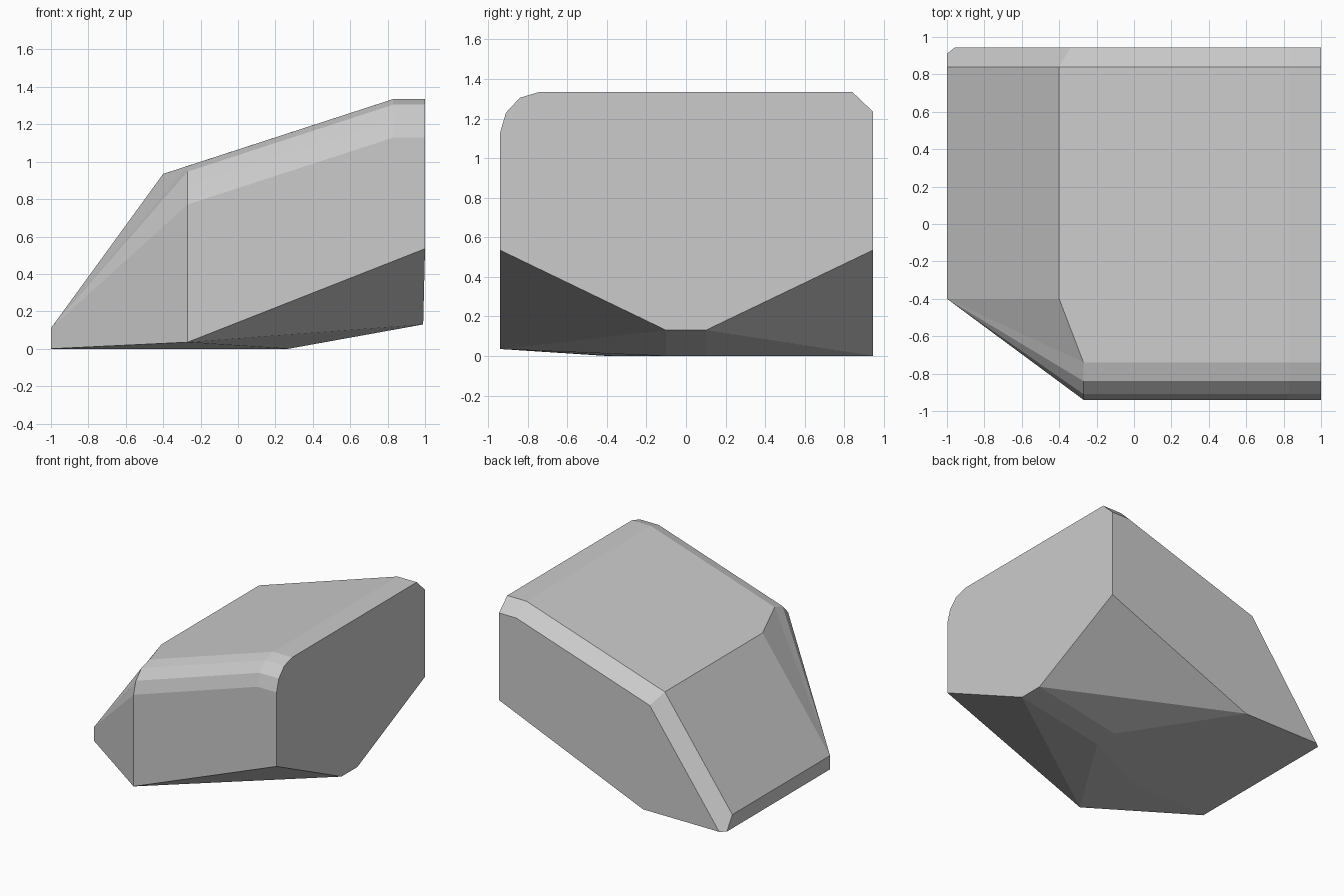
import bpy
import bmesh

cube = bpy.data.objects.get("Cube")
if cube:
    bpy.data.objects.remove(cube, do_unlink=True)

# Single stone colour
stone = bpy.data.materials.new("stone_grey")
stone.use_nodes = True
grey = (0.6, 0.6, 0.6, 1)
stone.diffuse_color = grey
stone.node_tree.nodes["Principled BSDF"].inputs["Base Color"].default_value = grey

bm = bmesh.new()


def point(x, y, z):
    return bm.verts.new((x, y, z))


def face(*corners):
    bm.faces.new(corners)


def strip(first, second):
    """Join two rows of points with quads."""
    for i in range(len(first) - 1):
        face(first[i], first[i + 1], second[i + 1], second[i])


# Rounded front shoulder: (y, drop below the top edge)
shoulder = [(-0.74, 0), (-0.84, 0.03), (-0.91, 0.105), (-0.94, 0.206)]
end, crest, corner = [[point(x, y, top - drop) for y, drop in shoulder]
                      for x, top in ((1, 1.335), (0.83, 1.335), (-0.27, 0.977))]
strip(end, crest)
strip(crest, corner)

# Back chamfer: upper row and lower row, from the tall end to the low nose
upper = [point(x, 0.84, z) for x, z in ((1, 1.335), (0.83, 1.335), (-0.4, 0.935), (-1, 0.11))]
lower = [point(x, 0.945, z) for x, z in ((1, 1.235), (0.846, 1.235), (-0.34, 0.85), (-0.957, 0))]
nose_back = point(-1, 0.91, 0)
strip(upper[:3], lower[:3])
face(upper[2], upper[3], nose_back, lower[3], lower[2])

# Nose points, and the slanted front corner fanning out from the nose
brow = point(-0.4, -0.4, 0.935)
nose_top = point(-1, -0.4, 0.11)
nose_foot = point(-1, -0.4, 0)
front_foot = point(-0.27, -0.94, 0.035)
fan = [brow] + corner + [front_foot, nose_foot]
for a, b in zip(fan, fan[1:]):
    face(nose_top, a, b)

# Underside points
front_low = point(1, -0.94, 0.535)
back_low = point(1, 0.945, 0.535)
back_foot = point(-0.28, 0.945, 0)
base_bend = point(-0.26, -0.36, 0)
lip_front, lip_back = [point(0.99, y, 0.13) for y in (-0.1, 0.1)]
keel_front, keel_back = [point(0.27, y, 0) for y in (-0.1, 0.1)]

# Large flat sides
face(upper[0], upper[1], crest[0], end[0])
face(upper[1], upper[2], brow, corner[0], crest[0])
face(upper[2], upper[3], nose_top, brow)
face(upper[3], nose_back, nose_foot, nose_top)
face(end[-1], crest[-1], corner[-1], front_foot, front_low)
face(*lower, back_foot, back_low)
face(upper[0], *end, front_low, lip_front, lip_back, back_low, lower[0])

# Underside, with the two creased hollows
face(nose_foot, base_bend, keel_front, keel_back, back_foot, lower[3], nose_back)
face(lip_front, lip_back, keel_back, keel_front)
face(back_low, lip_back, back_foot)
face(lip_back, keel_back, back_foot)
face(front_foot, front_low, lip_front)
face(front_foot, lip_front, keel_front)
face(front_foot, keel_front, base_bend)
face(front_foot, base_bend, nose_foot)

bmesh.ops.recalc_face_normals(bm, faces=bm.faces[:])
mesh = bpy.data.meshes.new("boulder")
bm.to_mesh(mesh)
bm.free()
mesh.materials.append(stone)
boulder = bpy.data.objects.new("boulder", mesh)
bpy.context.scene.collection.objects.link(boulder)
